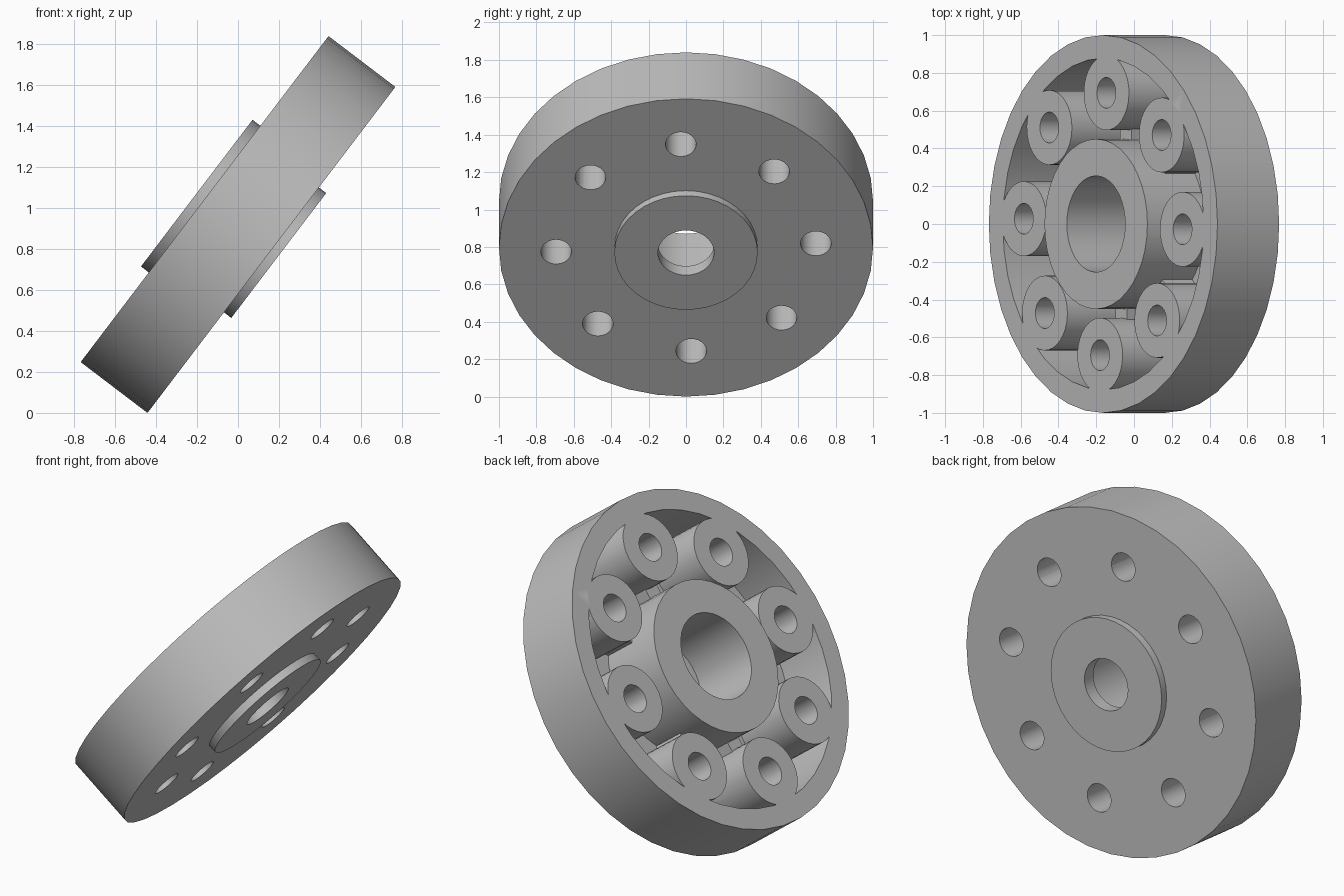
import bpy, bmesh, math
from mathutils import Matrix, Vector

if "Cube" in bpy.data.objects:
    bpy.data.objects.remove(bpy.data.objects["Cube"])

grey = bpy.data.materials.new("machined_grey")
grey.use_nodes = True
grey.diffuse_color = (0.52, 0.52, 0.52, 1)
grey.node_tree.nodes["Principled BSDF"].inputs["Base Color"].default_value = (0.52, 0.52, 0.52, 1)

BOSS_RING = 0.695
BOSS_ANGLES = [math.radians(45 * i - 2.3) for i in range(8)]


def finish(bm, name):
    bmesh.ops.recalc_face_normals(bm, faces=bm.faces)
    mesh = bpy.data.meshes.new(name)
    bm.to_mesh(mesh)
    bm.free()
    mesh.materials.append(grey)
    obj = bpy.data.objects.new(name, mesh)
    bpy.context.collection.objects.link(obj)
    return obj


def lathe(name, profile, steps):
    """Turn a closed (radius, height) profile around the wheel axis."""
    bm = bmesh.new()
    verts = [bm.verts.new((r, 0, z)) for r, z in profile]
    edges = [bm.edges.new((verts[i - 1], verts[i])) for i in range(len(verts))]
    bmesh.ops.spin(bm, geom=verts + edges, cent=(0, 0, 0), axis=(0, 0, 1),
                   angle=math.tau, steps=steps, use_merge=True)
    bmesh.ops.remove_doubles(bm, verts=bm.verts, dist=0.0001)
    return finish(bm, name)


def ring_of_cylinders(name, radius, bottom, top, sides):
    bm = bmesh.new()
    for a in BOSS_ANGLES:
        place = Matrix.Rotation(a, 4, 'Z') @ Matrix.Translation((BOSS_RING, 0, (top + bottom) / 2))
        bmesh.ops.create_cone(bm, cap_ends=True, segments=sides, radius1=radius,
                              radius2=radius, depth=top - bottom, matrix=place)
    return finish(bm, name)


def ring_of_webs(name, inner, outer, width, bottom, top):
    bm = bmesh.new()
    size = Vector((outer - inner, width, top - bottom))
    for a in BOSS_ANGLES:
        place = (Matrix.Rotation(a, 4, 'Z')
                 @ Matrix.Translation(((inner + outer) / 2, 0, (top + bottom) / 2))
                 @ Matrix.Diagonal(size.to_4d()))
        bmesh.ops.create_cube(bm, size=1, matrix=place)
    return finish(bm, name)


def combine(target, helper, operation):
    mod = target.modifiers.new(operation.lower(), 'BOOLEAN')
    mod.operation = operation
    mod.solver = 'EXACT'
    mod.object = helper
    bpy.context.view_layer.objects.active = target
    bpy.ops.object.modifier_apply(modifier=mod.name)
    bpy.data.objects.remove(helper)


# Wheel body: rim, pocket floor, hub with stepped bore, rear collar
FACE, FLOOR = 0.205, -0.13
wheel = lathe("wheel_body", [
    (0.15, -0.25), (0.383, -0.25), (0.383, -FACE), (1.0, -FACE),
    (1.0, FACE), (0.878, FACE), (0.878, FLOOR), (0.45, FLOOR),
    (0.45, 0.253), (0.255, 0.253), (0.255, -0.17), (0.15, -0.17)], 40)

# Bolt bosses, their webs to the hub, and the through holes
combine(wheel, ring_of_cylinders("bosses", 0.198, FLOOR - 0.03, FACE, 32), 'UNION')
combine(wheel, ring_of_webs("webs", 0.42, 0.53, 0.1, FLOOR - 0.02, 0.07), 'UNION')
combine(wheel, ring_of_cylinders("bolt_holes", 0.082, -0.4, 0.4, 24), 'DIFFERENCE')

# Tilt the wheel and lift it onto the ground
wheel.rotation_euler = (0, math.radians(-52.75), 0)
wheel.location = (0, 0, 0.92)
bpy.ops.object.select_all(action='DESELECT')
wheel.select_set(True)
bpy.context.view_layer.objects.active = wheel
bpy.ops.object.shade_smooth_by_angle(angle=math.radians(30))
